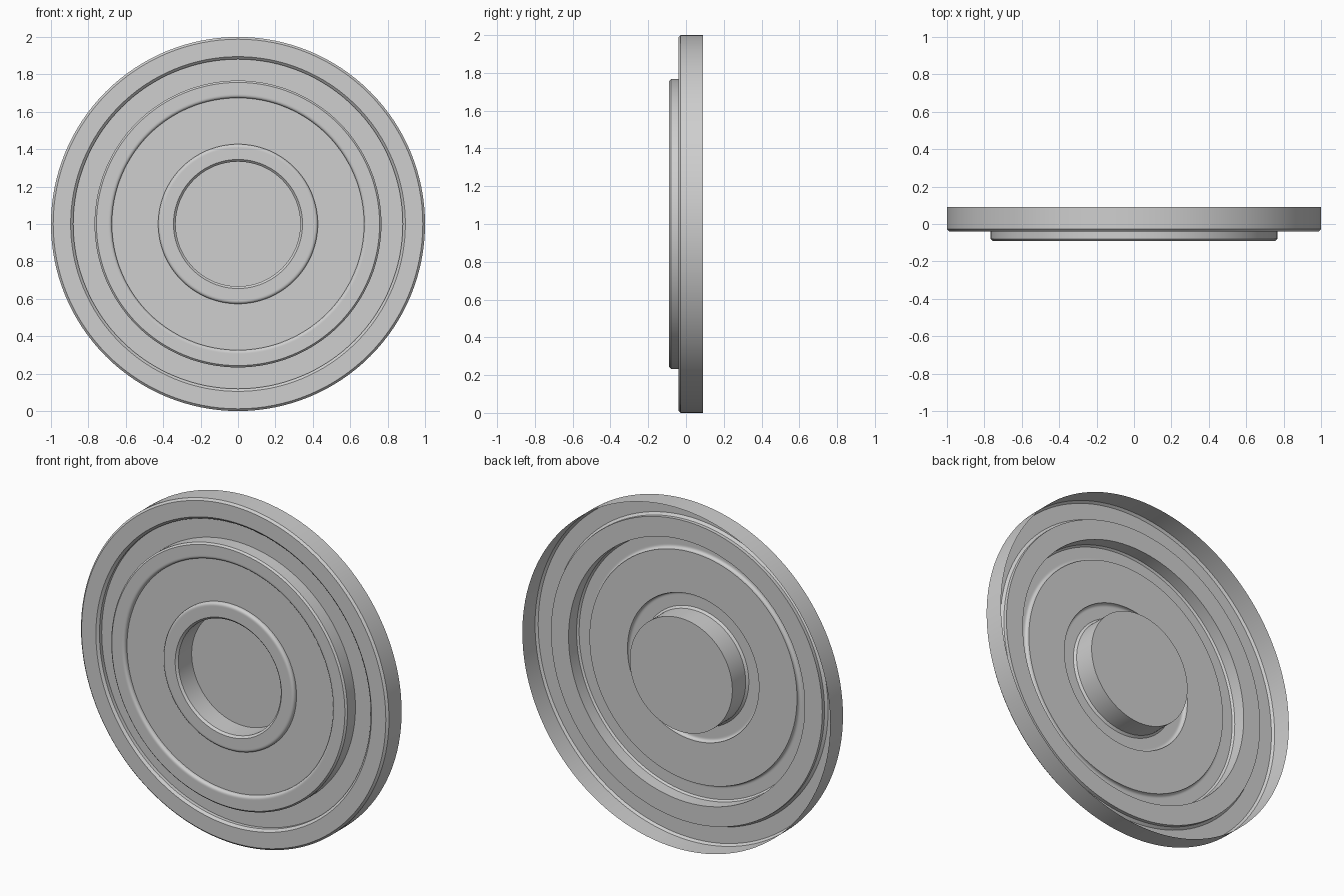
import bpy, bmesh, math

if "Cube" in bpy.data.objects:
    bpy.data.objects.remove(bpy.data.objects["Cube"])

SEGMENTS = 128
FRONT, RECESS, CHANNEL, RIM, BACK, HUB = -0.09, -0.067, -0.006, -0.04, 0.09, 0.046

grey = bpy.data.materials.new("plain_grey")
grey.diffuse_color = (0.62, 0.62, 0.62, 1)
grey.use_nodes = True
grey.node_tree.nodes["Principled BSDF"].inputs["Base Color"].default_value = grey.diffuse_color


def rounded_lip(wall_r, side, radius=0.016):
    """Quarter-round from the ring top down to a wall; side=+1 if the ring lies outside the wall."""
    pts = [(wall_r + side * (radius + 0.006), FRONT)]
    for i in range(5):
        a = math.radians(90 - 22.5 * i)
        pts.append((wall_r + side * radius * (1 - math.cos(a)),
                    FRONT + radius * (1 - math.sin(a))))
    return pts + [(wall_r, RECESS)]


# Profile (radius, y) from the centre out to the open back edge
profile = [(0.0, HUB), (0.333, HUB), (0.333, FRONT + 0.012), (0.345, FRONT)]  # sunken hub
profile += rounded_lip(0.427, -1)                                            # inner ring
profile += rounded_lip(0.674, 1)[::-1]                                       # raised outer ring
profile += [(0.757, FRONT), (0.767, FRONT + 0.01), (0.767, CHANNEL)]
profile += [(0.881, CHANNEL), (0.881, RIM + 0.013), (0.895, RIM)]             # channel
profile += [(0.988, RIM), (1.0, RIM + 0.012), (1.0, BACK)]                    # outer rim

# Lathe the profile around the y axis as an open-backed shell
bm = bmesh.new()
verts = [bm.verts.new((r, y, 0)) for r, y in profile]
edges = [bm.edges.new(p) for p in zip(verts, verts[1:])]
bmesh.ops.spin(bm, geom=verts + edges, cent=(0, 0, 0), axis=(0, 1, 0),
               angle=math.tau, steps=SEGMENTS, use_duplicate=False)
bmesh.ops.remove_doubles(bm, verts=bm.verts[:], dist=1e-4)
bm.normal_update()

# Face the shell towards the front
if sum(f.normal.y * f.calc_area() for f in bm.faces) > 0:
    bmesh.ops.reverse_faces(bm, faces=bm.faces[:])
bmesh.ops.translate(bm, vec=(0, 0, 1), verts=bm.verts[:])

mesh = bpy.data.meshes.new("stepped_disc")
bm.to_mesh(mesh)
bm.free()
mesh.materials.append(grey)
disc = bpy.data.objects.new("stepped_disc", mesh)
bpy.context.collection.objects.link(disc)

# Smooth round surfaces, crisp chamfers
bpy.context.view_layer.objects.active = disc
disc.select_set(True)
bpy.ops.object.shade_smooth_by_angle(angle=math.radians(30))
